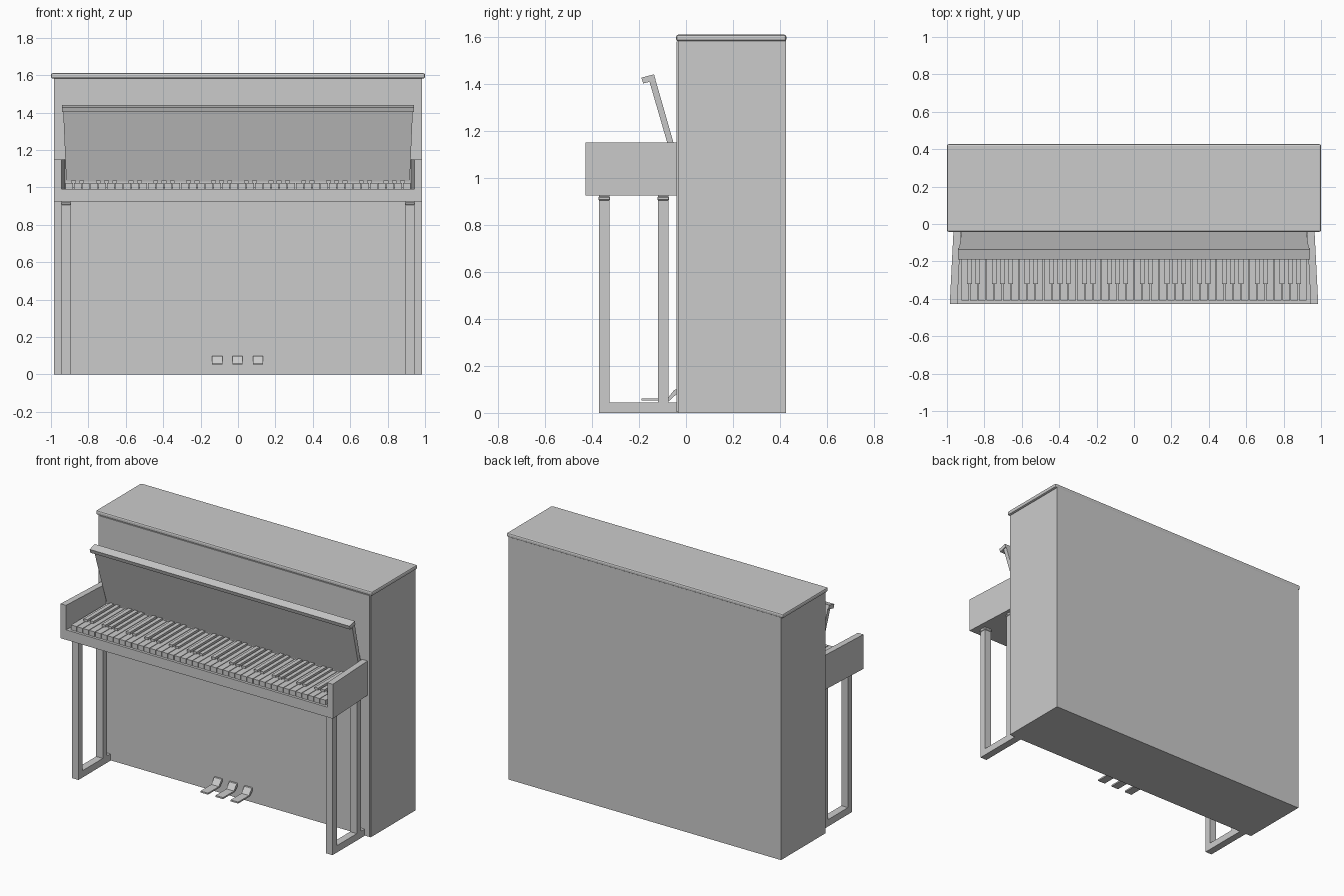
import bpy, bmesh
from mathutils import Vector

cube = bpy.data.objects.get("Cube")
if cube:
    bpy.data.objects.remove(cube, do_unlink=True)

GREY = (0.6, 0.6, 0.6, 1)
grey = bpy.data.materials.new("plain grey")
grey.use_nodes = True
grey.diffuse_color = GREY
grey.node_tree.nodes["Principled BSDF"].inputs["Base Color"].default_value = GREY


def finish(name, bm):
    bmesh.ops.recalc_face_normals(bm, faces=bm.faces)
    mesh = bpy.data.meshes.new(name)
    bm.to_mesh(mesh)
    bm.free()
    mesh.materials.append(grey)
    ob = bpy.data.objects.new(name, mesh)
    bpy.context.collection.objects.link(ob)
    return ob


def add_box(bm, x, y, z):
    """Add a box given (min, max) pairs."""
    v = bmesh.ops.create_cube(bm, size=1)["verts"]
    for p in v:
        p.co = Vector([r[0] if c < 0 else r[1] for c, r in zip(p.co, (x, y, z))])


def box(name, x, y, z):
    bm = bmesh.new()
    add_box(bm, x, y, z)
    return finish(name, bm)


def prism(name, pts, start, end, axis="z"):
    """Extrude an xy outline along z, or a yz outline along x."""
    bm = bmesh.new()
    place = (lambda p, t: (p[0], p[1], t)) if axis == "z" else (lambda p, t: (t, p[0], p[1]))
    face = bm.faces.new([bm.verts.new(place(p, start)) for p in pts])
    moved = bmesh.ops.extrude_face_region(bm, geom=[face])["geom"]
    shift = place((0, 0), end - start)
    bmesh.ops.translate(bm, vec=shift, verts=[g for g in moved if isinstance(g, bmesh.types.BMVert)])
    return finish(name, bm)


def bevel(ob, width, segments=1):
    mod = ob.modifiers.new("soft edge", "BEVEL")
    mod.width = width
    mod.segments = segments


# Cabinet
BACK, FRONT = 0.425, -0.035
box("cabinet", (-0.985, 0.985), (FRONT, BACK), (0, 1.585))
box("front_panel", (-0.978, 0.978), (FRONT - 0.005, FRONT), (0.004, 1.58))
lid = box("top_lid", (-1, 1), (-0.042, 0.427), (1.582, 1.61))
bevel(lid, 0.009, 2)

# Key bed and tapering arms
ARM_FRONT = -0.427
bed = [(-0.985, ARM_FRONT), (0.985, ARM_FRONT), (0.965, FRONT), (-0.965, FRONT)]
prism("key_bed", bed, 0.925, 0.99)
for side, label in ((1, "left"), (-1, "right")):
    arm = [(0.985, ARM_FRONT), (0.965, FRONT), (0.925, FRONT), (0.945, ARM_FRONT)]
    prism(label + "_arm", [(side * x, y) for x, y in arm], 0.99, 1.15)

# Keys: six octaves starting on C
OCTAVES, START, END = 6, -0.923, 0.923
pitch = (END - START) / (OCTAVES * 7)
white, black = bmesh.new(), bmesh.new()
for i in range(OCTAVES * 7):
    x = START + i * pitch
    add_box(white, (x + 0.002, x + pitch - 0.002), (-0.41, -0.04), (0.99, 1.022))
    if i % 7 not in (2, 6):
        mid = x + pitch
        add_box(black, (mid - 0.013, mid + 0.013), (-0.32, -0.045), (1.0, 1.036))
finish("white_keys", white)
finish("black_keys", black)

# Open fallboard, narrowing towards the hinge
board = prism("fallboard", [(-0.045, 1.03), (-0.157, 1.415), (-0.132, 1.425), (-0.036, 1.09), (-0.036, 1.03)],
              -1, 1, "x")
for v in board.data.vertices:
    v.co.x *= 0.918 + 0.017 * (v.co.z - 1.03) / 0.39
prism("fallboard_lip", [(-0.182, 1.402), (-0.19, 1.427), (-0.136, 1.441), (-0.129, 1.416)],
      -0.94, 0.94, "x")

# Legs with collars and floor rails
for side, label in ((1, "left"), (-1, "right")):
    def span(a, b):
        return tuple(sorted((side * a, side * b)))
    for y, place in ((-0.348, "front"), (-0.097, "rear")):
        box(f"{label}_{place}_leg", span(0.895, 0.943), (y - 0.022, y + 0.022), (0.04, 0.925))
        collar = box(f"{label}_{place}_leg_collar", span(0.892, 0.946), (y - 0.025, y + 0.025), (0.905, 0.92))
        bevel(collar, 0.003)
    box(label + "_floor_rail", span(0.895, 0.943), (-0.37, FRONT), (0, 0.045))

# Pedals
pedal = [(-0.19, 0.052), (-0.07, 0.052), (-0.035, 0.085), (-0.035, 0.1), (-0.05, 0.098), (-0.078, 0.062), (-0.19, 0.062)]
for x, label in ((-0.111, "right"), (-0.002, "middle"), (0.107, "left")):
    prism(label + "_pedal", pedal, x - 0.027, x + 0.027, "x")
